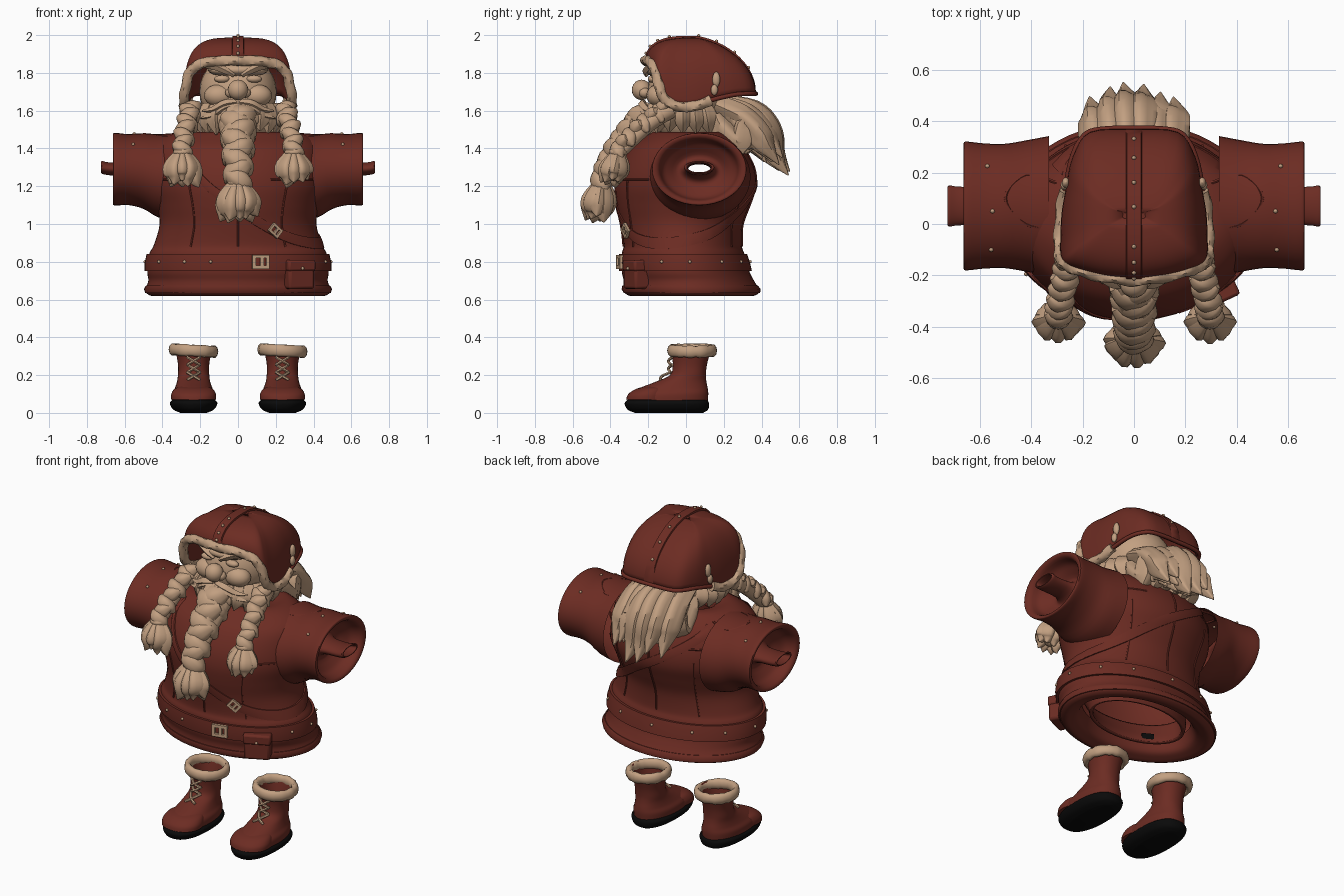
import bpy, bmesh, random
from math import sin, cos, pi, radians, copysign
from mathutils import Vector, Matrix

random.seed(4)
if "Cube" in bpy.data.objects:
    bpy.data.objects.remove(bpy.data.objects["Cube"])

def material(name, col):
    m = bpy.data.materials.new(name)
    m.use_nodes = True
    m.diffuse_color = (*col, 1)
    m.node_tree.nodes["Principled BSDF"].inputs["Base Color"].default_value = (*col, 1)
    return m

RED = material("dark red leather", (0.15, 0.025, 0.0165))
TAN = material("tan", (0.54, 0.35, 0.22))
BLACK = material("black rubber", (0.003, 0.003, 0.003))
made = []

def add(name, verts, faces, mat):
    me = bpy.data.meshes.new(name)
    me.from_pydata([tuple(v) for v in verts], [], faces)
    me.materials.append(mat)
    ob = bpy.data.objects.new(name, me)
    bpy.context.collection.objects.link(ob)
    made.append(ob)
    return ob

def spline(pts, steps=5):
    # Catmull-Rom through tuples of any length
    out = []
    for i in range(len(pts) - 1):
        a, b, c, d = pts[max(i-1, 0)], pts[i], pts[i+1], pts[min(i+2, len(pts)-1)]
        for k in range(steps):
            t = k / steps
            out.append(tuple(q + t/2*(r-p + t*(2*p-5*q+4*r-s + t*(3*(q-r)+s-p)))
                             for p, q, r, s in zip(a, b, c, d)))
    return out + [tuple(pts[-1])]

def skin(name, rings, mat, caps=True, loop=True, closed=False):
    # quads between equal rings of points
    n, m = len(rings[0]), len(rings)
    faces = [(i*n+j, i*n+(j+1) % n, (i+1) % m*n+(j+1) % n, (i+1) % m*n+j)
             for i in range(m if closed else m-1) for j in range(n if loop else n-1)]
    if caps:
        faces += [tuple(reversed(range(n))), tuple(range((m-1)*n, m*n))]
    return add(name, [v for r in rings for v in r], faces, mat)

def ell(t, e):
    return (copysign(abs(sin(t))**(2/e), sin(t)), copysign(abs(cos(t))**(2/e), cos(t)))

def stack(name, rows, mat, x0=0, e=2.2, caps=True, n=40):
    # horizontal rings from rows of height, half width, front y, back y
    rings = []
    for z, rx, y0, y1 in spline(rows):
        p = [ell(2*pi*j/n, e) for j in range(n)]
        rings.append([(x0+rx*u, (y0+y1)/2-(y1-y0)/2*v, z) for u, v in p])
    return skin(name, rings, mat, caps)

def sweep(name, pts, mat, n=14, flute=0, k=4, steps=5, twist=0):
    # tube through x, y, z, radius; flutes suggest strands of hair
    path = spline(pts, steps)
    rings, side = [], None
    for i, p in enumerate(path):
        d = (Vector(path[min(i+1, len(path)-1)][:3]) - Vector(path[max(i-1, 0)][:3])).normalized()
        ref = side if side else (Vector((1, 0, 0)) if abs(d.x) < .8 else Vector((0, 0, 1)))
        side = (ref - d*ref.dot(d)).normalized()
        up = d.cross(side)
        ring = []
        for j in range(n):
            t = 2*pi*j/n
            r = max(p[3], .002)*(1+flute*cos(k*t+twist*i))
            ring.append(Vector(p[:3]) + side*cos(t)*r + up*sin(t)*r)
        rings.append(ring)
    return skin(name, rings, mat)

def ball(name, c, r, mat, seg=20):
    rings = [[(c[0]+r[0]*sin(a)*cos(2*pi*j/seg), c[1]+r[1]*sin(a)*sin(2*pi*j/seg), c[2]-r[2]*cos(a))
              for j in range(seg)] for a in [.03+(pi-.06)*i/(seg//2) for i in range(seg//2+1)]]
    return skin(name, rings, mat)

def rivet(name, c):
    ball(name, c, (.009, .009, .009), TAN, 8)

def box(name, size, mat, mtx, bevel=0):
    v = [mtx @ Vector((x*size[0]/2, y*size[1]/2, z*size[2]/2)) for x in (-1, 1) for y in (-1, 1) for z in (-1, 1)]
    ob = add(name, v, [(0, 1, 3, 2), (4, 6, 7, 5), (0, 4, 5, 1), (2, 3, 7, 6), (0, 2, 6, 4), (1, 5, 7, 3)], mat)
    if bevel:
        b = ob.modifiers.new("bevel", 'BEVEL')
        b.width, b.segments = bevel, 2

def solid(ob, t):
    s = ob.modifiers.new("shell", 'SOLIDIFY')
    s.thickness, s.offset = t, -1

# jacket body with a turned-in hem, open below, at the neck and at the armholes
body = [(.62, .46, -.3, .36), (.645, .49, -.33, .39), (.7, .475, -.33, .36), (.75, .48, -.34, .335),
        (.84, .47, -.34, .31), (.89, .445, -.33, .295), (1, .415, -.345, .3), (1.1, .43, -.365, .335),
        (1.2, .46, -.373, .368), (1.3, .46, -.352, .36), (1.4, .44, -.295, .31), (1.46, .38, -.22, .25),
        (1.488, .29, -.17, .21), (1.47, .2, -.12, .15), (1.4, .17, -.1, .13)]
lip = [(.72, .35, -.21, .25), (.65, .375, -.23, .28), (.625, .42, -.27, .33)]
jacket = stack("jacket_body", lip + body, RED, e=2, caps=False, n=64)
bm = bmesh.new()
bm.from_mesh(jacket.data)
holes = [f for f in bm.faces for c in [f.calc_center_median()]
         if abs(c.x) > .36 and ((c.y-.07)/.17)**2 + ((c.z-1.28)/.14)**2 < 1]
bmesh.ops.delete(bm, geom=holes, context='FACES')
bm.to_mesh(jacket.data)
bm.free()
solid(jacket, .015)
solid(stack("inner_waistband", [(.66, .31, -.17, .22), (.7, .32, -.18, .23), (.8, .34, -.24, .22)],
            RED, e=2, caps=False), .02)
box("inner_clip", (.07, .03, .035), BLACK, Matrix.Translation((-.2, -.12, .7)) @ Matrix.Rotation(-.5, 4, 'Z'))
table = spline(body[:12], 8)

def surf(z, deg, off=0):
    r = min(table, key=lambda q: abs(q[0]-z))
    u, v = sin(radians(deg)), cos(radians(deg))
    return Vector(((r[1]+off)*u, (r[2]+r[3])/2-((r[3]-r[2])/2+off)*v, z))

def band(name, path, w, off=.012, closed=False):
    skin(name, [[surf(z+w, a, -.004), surf(z+w, a, off), surf(z, a, off+.003), surf(z-w, a, off), surf(z-w, a, -.004)]
                for z, a in path], RED, caps=False, loop=False, closed=closed)

def seam(name, path):
    sweep(name, [(*surf(z, a, .001), .006) for z, a in path], RED, n=6, steps=3)

band("belt", [(.795, a) for a in range(0, 360, 6)], .045, .014, closed=True)
band("hem_fold", [(.655, a) for a in range(0, 360, 6)], .02, .006, closed=True)
band("cross_strap", spline([(1.44, -40), (1.2, -20), (.97, 25), (.9, 60), (.92, 100), (1, 135),
                            (1.2, 180), (1.42, 225)], 8), .03, .007)
seam("front_seam", [(z/100, 0) for z in range(88, 144, 6)])
seam("back_seam", [(z/100, 180) for z in range(88, 144, 6)])
for s in (-1, 1):
    seam("chest_pleat", [(1.235, s*a) for a in range(22, 64, 6)])
    seam("back_pleat", [(1.32, s*a) for a in range(115, 160, 6)])
    seam("side_seam", [(z/100, s*34) for z in range(88, 124, 5)])
    seam("back_side_seam", [(z/100, s*145) for z in range(88, 130, 6)])

def buckle(z, a, off, size, roll):
    m = Matrix.Translation(surf(z, a, off)) @ Matrix.Rotation(radians(a), 4, 'Z') @ Matrix.Rotation(radians(roll), 4, 'Y')
    w, h, t = size, size*.75, size*.24
    for x in (-.5, .08, .5):
        box("buckle_side", (t, .016, h), TAN, m @ Matrix.Translation((x*w, 0, 0)))
    for q in (-.5, .5):
        box("buckle_rail", (w+t, .016, t), TAN, m @ Matrix.Translation((0, 0, q*h)))

buckle(.8, 14, .022, .075, 0)
buckle(.965, 27, .016, .055, 40)
pm = Matrix.Translation(surf(.73, 41, .01)) @ Matrix.Rotation(radians(25), 4, 'Z')
box("belt_pouch", (.15, .09, .15), RED, pm, .015)
box("pouch_flap", (.16, .1, .06), RED, pm @ Matrix.Translation((0, 0, .05)), .012)
rivet("pouch_stud", pm @ Vector((0, -.053, .035)))
for a in (-58, -35, -17, 70, 95, 125, 150, 180, 210, 235, 265):
    rivet("belt_rivet", surf(.8, a, .017))

# sleeves turned in at the cuff, with an open arm stub inside; rows of x, z, half y, half z
rows = [(.33, 1.25, .272, .232), (.42, 1.255, .255, .221), (.5, 1.28, .242, .2),
        (.58, 1.288, .243, .188), (.645, 1.29, .25, .192), (.662, 1.29, .245, .186), (.65, 1.288, .215, .165),
        (.6, 1.285, .195, .15), (.57, 1.283, .16, .12), (.54, 1.285, .11, .07), (.58, 1.29, .078, .04),
        (.68, 1.292, .075, .034), (.72, 1.3, .08, .034), (.71, 1.298, .06, .024), (.58, 1.29, .06, .026)]
for s in (-1, 1):
    skin("sleeve", [[(s*x, .07+ry*cos(s*2*pi*j/40), z+rz*sin(s*2*pi*j/40)) for j in range(40)]
                    for x, z, ry, rz in spline(rows, 3)], RED, caps=False)
    for x, y in ((.57, .225), (.55, .05), (.555, -.1)):
        rivet("sleeve_rivet", (s*x, y, 1.288+.19*(1-((y-.07)/.24)**2)**.5))
    sweep("shoulder_seam", [(s*x, y, z, .007) for x, y, z in
                            ((.3, .16, 1.455), (.42, .19, 1.445), (.5, .1, 1.475), (.42, 0, 1.462), (.3, -.02, 1.46))], RED, 6)

# helmet shell from its lower edge to the crown
half = spline([(0, -.215, 1.865), (.12, -.2, 1.862), (.215, -.175, 1.84), (.262, -.155, 1.785), (.282, -.13, 1.69),
               (.285, -.07, 1.63), (.28, .04, 1.622), (.265, .13, 1.655), (.238, .26, 1.685), (.17, .358, 1.69),
               (0, .37, 1.69)], 4)
edge = half + [(-x, y, z) for x, y, z in half[-2:0:-1]]

def crown(p, t):
    # steep in front and at the sides, sloping at the back, slightly domed over the ears
    c, q = max(cos(t), 0), sin(t)
    back = min(max((p[1]-.1)/.2, 0), 1)
    return (p[0]*c**.5*(1+.04*sin(2*t)), .04+(p[1]-.04)*c**(.65+.6*back), p[2]+(1.987-p[2])*q)

steps = [pi/2*.985*i/14 for i in range(15)]
solid(skin("helmet", [[crown(p, t) for p in edge] for t in steps], RED, caps=False), .02)
add("helmet_crown", [crown(p, steps[-1]) for p in edge], [tuple(range(len(edge)))], RED)
k = 29
sweep("helmet_fur_trim", [(*p, .027) for p in [(-x, y, z) for x, y, z in half[k-1:0:-2]] + half[:k:2]],
      TAN, 10, .12, 3, 3, .9)
sweep("helmet_back_rim", [(*p, .012) for p in edge[k-1:len(edge)-k+2:2]], RED, 8)
# ridge over the top with rivets
ridge = [crown(edge[0], t) for t in steps[:-1]] + [crown(half[-1], t) for t in steps[-2::-1]]
skin("helmet_ridge", [[(x, y, z+h) for x, h in ((-.035, -.02), (-.028, .01), (.028, .01), (.035, -.02))]
                      for x, y, z in ridge], RED, loop=False, caps=False)
for p in ridge[2:-2:3]:
    rivet("helmet_rivet", Vector(p)+Vector((0, 0, .012)))
for s in (-1, 1):
    ball("ear_button", (s*.265, .16, 1.765), (.016, .022, .042), TAN, 10)
    ball("ear_button", (s*.272, .15, 1.71), (.014, .02, .03), TAN, 10)

# face
ball("head", (0, .01, 1.7), (.205, .215, .2), TAN, 28)
ball("brow_ridge", (0, -.12, 1.815), (.16, .1, .04), TAN)
ball("neck", (0, .02, 1.55), (.18, .18, .13), TAN)
ball("nose", (0, -.235, 1.71), (.054, .052, .054), TAN)
ball("lower_lip", (0, -.21, 1.59), (.05, .03, .02), TAN, 12)
for s in (-1, 1):
    ball("cheek", (s*.1, -.145, 1.68), (.08, .065, .06), TAN)
    ball("nostril", (s*.04, -.22, 1.695), (.028, .03, .027), TAN, 12)
    ball("eyelid", (s*.085, -.178, 1.768), (.042, .025, .02), TAN, 14)
    sweep("brow", [(s*.02, -.21, 1.785, .008), (s*.06, -.212, 1.81, .015), (s*.12, -.19, 1.833, .016),
                   (s*.185, -.15, 1.83, .003)], TAN, 12, .2)
    for d in range(2):
        sweep("moustache", [(s*.01, -.225, 1.645-d*.012, .014), (s*.07, -.23, 1.635-d*.02, .019),
                            (s*.13, -.205, 1.605-d*.03, .015), (s*(.19+d*.01), -.18, 1.6-d*.04, .003)], TAN, 12, .2)
    # jaw whiskers
    for i in range(7):
        a = radians(18+i*17)
        sweep("jaw_lock", [(s*.19*sin(a), -.19*cos(a), 1.63, .03), (s*.21*sin(a), -.225*cos(a), 1.56, .045),
                           (s*.2*sin(a), -.25*cos(a), 1.47+.03*random.random(), .004)], TAN, 16, .18)

def braid(name, pts, r, count):
    # alternating plaits along a path
    path = spline(pts, 8)
    for i in range(count):
        x, y, z = path[int(i*(len(path)-1)/(count-1))]
        s = 1 if i % 2 else -1
        w = r[0]+(r[1]-r[0])*i/(count-1)
        sweep(name, [(x-s*w*.8, y+.01, z+w*.6, w*.3), (x-s*w*.2, y-w*.2, z+w*.25, w*.72),
                     (x+s*w*.45, y-w*.1, z-w*.3, w*.66), (x+s*w*.8, y+.01, z-w*.8, w*.15)], TAN, 16, .05, 5)

def tuft(name, c, tip, r, count):
    # bulb of ragged locks around a tied end
    c, tip = Vector(c), Vector(tip)
    ball(name+"_tie", c, (r*.55, r*.55, r*.3), TAN)
    ball(name+"_core", c.lerp(tip, .45), (r*.8, r*.6, r*.8), TAN)
    for i in range(count):
        a = 2*pi*i/count
        o = Vector((cos(a), sin(a)*.7, 0))*r
        m, e = c.lerp(tip, .45)+o*.62, c.lerp(tip, .8+.25*random.random())+o*(.5+.55*random.random())
        sweep(name, [(*(c+o*.15), r*.25), (*m, r*.46), (*c.lerp(e, .8), r*.34), (*e, .003)], TAN, 14, .12)

# middle beard and side braids
sweep("beard_root", [(0, -.17, 1.58, .09), (0, -.23, 1.52, .095), (0, -.335, 1.4, .075), (0, -.42, 1.27, .055)], TAN, 24, .06, 6)
braid("beard_braid", [(0, -.22, 1.54), (0, -.305, 1.45), (0, -.385, 1.34), (0, -.435, 1.23)], (.1, .075), 8)
tuft("beard_tuft", (0, -.445, 1.22), (0, -.48, 1.01), .105, 9)
for s in (-1, 1):
    sweep("braid_core", [(s*.25, -.08, 1.61, .05), (s*.27, -.2, 1.53, .045), (s*.29, -.35, 1.38, .035)], TAN)
    braid("side_braid", [(s*.25, -.11, 1.6), (s*.265, -.19, 1.55), (s*.285, -.28, 1.47), (s*.295, -.35, 1.39)], (.058, .055), 8)
    tuft("side_tuft", (s*.295, -.36, 1.38), (s*.295, -.4, 1.2), .09, 8)

# long hair at the back
for layer in range(3):
    for i in range(6-layer % 2):
        x = (i-2.5+.5*(layer % 2))*.058
        d = layer*.065 + .3*abs(x) + .03*random.random()
        drop = 1.24+.03*layer+.07*random.random()+abs(x)*.5
        sweep("hair_lock", [(x*.9, .16, 1.63-.03*layer, .05), (x, .37-d, 1.6-d*.5, .06),
                            (x*1.05, .46-d, 1.5-d*.4, .063), (x*1.1, .495-d, drop+.1, .046),
                            (x*1.1+.03*random.random()-.015, .565-d, drop, .003)], TAN, 16, .13, 4, 5, .12)

# boots
for s in (-1, 1):
    x = s*.235
    stack("boot_sole", [(0, .07, -.27, .09), (.018, .108, -.31, .117), (.05, .126, -.325, .122), (.068, .113, -.312, .112)], BLACK, x, 2.4)
    stack("boot_upper", [(.06, .115, -.312, .115), (.1, .115, -.3, .118), (.13, .1, -.25, .115), (.165, .088, -.16, .108),
                         (.2, .083, -.085, .105), (.25, .082, -.07, .11), (.31, .092, -.075, .125), (.345, .105, -.08, .138),
                         (.34, .095, -.07, .128), (.2, .07, -.05, .09)], RED, x)
    stack("boot_toe_cap", [(.07, .119, -.317, -.1), (.1, .118, -.305, -.1), (.128, .1, -.262, -.1), (.142, .06, -.2, -.12)], RED, x)
    skin("boot_fur_cuff", [[(x+(.11+r*cos(b))*sin(a), .032-(.11+r*cos(b))*cos(a), .33-.006*sin(a)+1.5*r*sin(b))
                            for b in [-2*pi*q/10 for q in range(10)]]
                           for a, r in [(2*pi*i/36, .019+.004*random.random()) for i in range(36)]], TAN, caps=False, closed=True)
    for i in range(3):
        z = .175+i*.04
        y0, y1 = (-.145, -.088) if i == 0 else (-.088, -.08)
        for q in (-1, 1):
            sweep("boot_lace", [(x-q*.034, y0+.008, z, .008), (x, (y0+y1)/2-.01, z+.02, .008), (x+q*.034, y1+.008, z+.04, .008)], TAN, 6, steps=3)

# shading
bpy.ops.object.select_all(action='DESELECT')
for ob in made:
    ob.select_set(True)
bpy.context.view_layer.objects.active = made[0]
bpy.ops.object.shade_smooth_by_angle(angle=radians(50))
